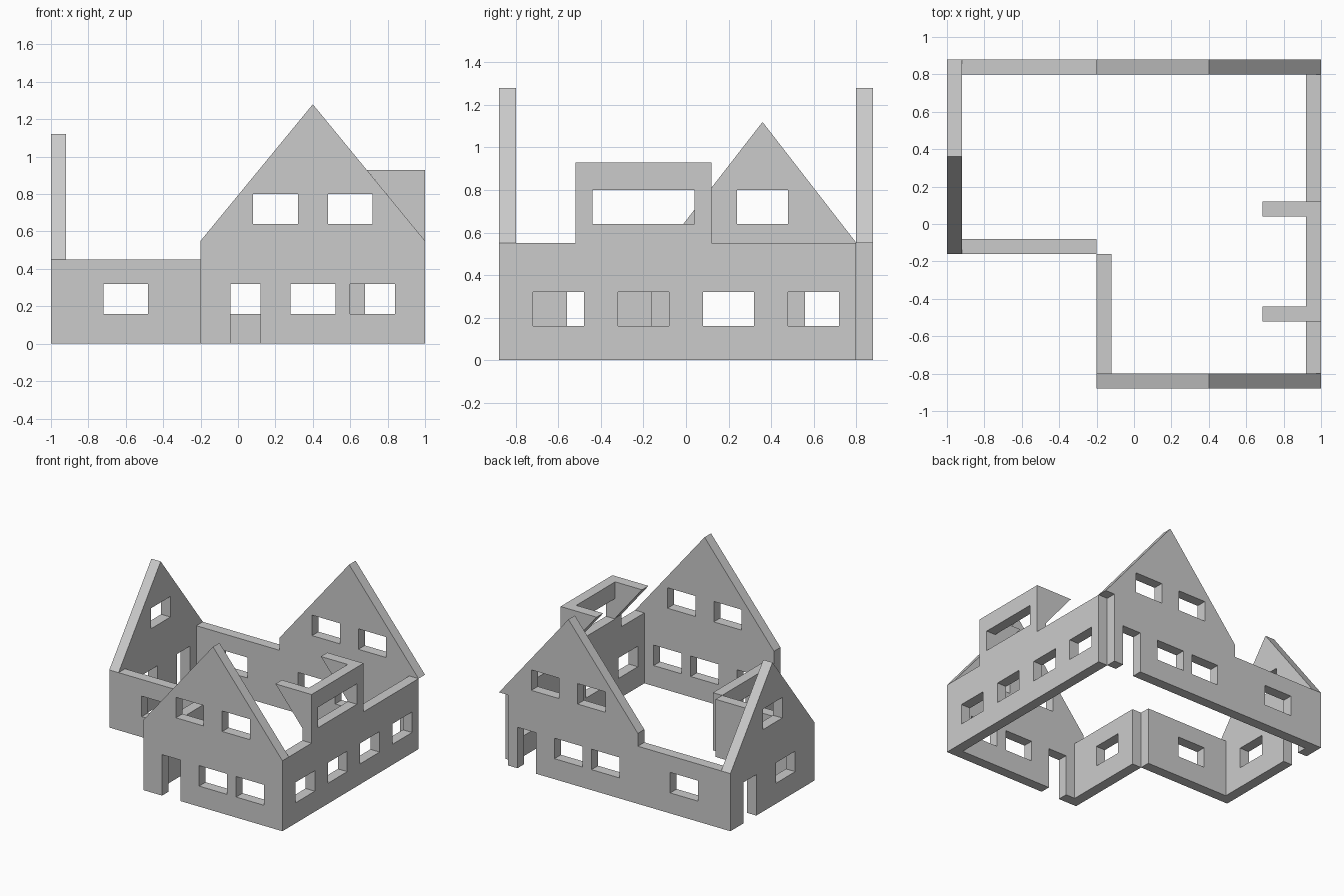
import bpy, bmesh
from mathutils import Vector

if "Cube" in bpy.data.objects:
    bpy.data.objects.remove(bpy.data.objects["Cube"])

T = 0.08                       # wall thickness
LOW, EAVE, DORMER = 0.45, 0.55, 0.93
SILL, HEAD = 0.16, 0.32        # ground floor openings
SILL2, HEAD2 = 0.64, 0.80      # upper floor openings


def wall(name, axis, start, u0, u1, top, door=None, low=(), high=(), base=0.0, t=T):
    """Extruded wall profile running along 'axis'; top points go from the u1 end to the u0 end."""
    outline = [(u0, base)]
    if door:
        a, b = door
        outline += [(a, 0), (a, HEAD), (b, HEAD), (b, 0)]
    outline += [(u1, base)] + top
    loops = [outline]
    for spans, z0, z1 in ((low, SILL, HEAD), (high, SILL2, HEAD2)):
        loops += [[(a, z0), (b, z0), (b, z1), (a, z1)] for a, b in spans]

    place = (lambda u, z: (u, start, z)) if axis == 'x' else (lambda u, z: (start, u, z))
    normal = Vector((0, 1, 0)) if axis == 'x' else Vector((1, 0, 0))
    bm = bmesh.new()
    edges = []
    for loop in loops:
        vs = [bm.verts.new(place(u, z)) for u, z in loop]
        edges += [bm.edges.new((vs[i - 1], vs[i])) for i in range(len(vs))]
    bmesh.ops.triangle_fill(bm, use_beauty=True, use_dissolve=False, edges=edges, normal=normal)
    ext = bmesh.ops.extrude_face_region(bm, geom=bm.faces[:], use_keep_orig=True)
    moved = [g for g in ext['geom'] if isinstance(g, bmesh.types.BMVert)]
    bmesh.ops.translate(bm, verts=moved, vec=normal * t)
    bmesh.ops.recalc_face_normals(bm, faces=bm.faces[:])
    mesh = bpy.data.meshes.new(name)
    bm.to_mesh(mesh)
    bm.free()
    ob = bpy.data.objects.new(name, mesh)
    bpy.context.collection.objects.link(ob)
    return ob


upper_pair = [(0.08, 0.32), (0.48, 0.72)]

# front gable wall with door
wall("front_gable_wall", 'x', -0.88, -0.2, 1.0,
     [(1.0, EAVE), (0.4, 1.28), (-0.2, EAVE)],
     door=(-0.04, 0.12), low=[(0.28, 0.52), (0.60, 0.84)], high=upper_pair)

# back wall: gable overhanging at the right end, low section at the left
wall("back_gable_wall", 'x', 0.80, -0.92, 0.92,
     [(0.92, EAVE), (1.0, EAVE), (0.4, 1.28), (-0.2, EAVE), (-0.2, LOW), (-0.92, LOW)],
     door=(0.68, 0.84), low=[(-0.72, -0.48), (-0.04, 0.20), (0.28, 0.52)], high=upper_pair)

# left gable wall with door
wall("left_gable_wall", 'y', -1.0, -0.16, 0.88,
     [(0.88, LOW), (0.36, 1.12), (-0.16, LOW)],
     door=(0.56, 0.72), low=[(0.08, 0.32)], high=[(0.24, 0.48)])

# right wall rising into the dormer front
wall("right_wall", 'y', 0.92, -0.80, 0.80,
     [(0.80, EAVE), (0.12, EAVE), (0.12, DORMER), (-0.52, DORMER), (-0.52, EAVE), (-0.80, EAVE)],
     low=[(-0.72, -0.48), (-0.32, -0.08), (0.08, 0.32), (0.48, 0.72)], high=[(-0.44, 0.04)])

# low walls in the inner corner of the L plan
wall("front_left_wall", 'x', -0.16, -0.92, -0.2,
     [(-0.2, LOW), (-0.92, LOW)], low=[(-0.72, -0.48)])
wall("inner_side_wall", 'y', -0.2, -0.80, -0.16,
     [(-0.16, LOW), (-0.80, LOW)], low=[(-0.56, -0.32)])

# triangular dormer cheeks following the roof slope
for side, y in (("front", -0.52), ("back", 0.04)):
    bm = bmesh.new()
    tri = [bm.verts.new((x, y, z)) for x, z in ((0.688, DORMER), (0.92, DORMER), (0.92, 0.647))]
    face = bm.faces.new(tri)
    ext = bmesh.ops.extrude_face_region(bm, geom=[face], use_keep_orig=True)
    bmesh.ops.translate(bm, verts=[g for g in ext['geom'] if isinstance(g, bmesh.types.BMVert)],
                        vec=(0, T, 0))
    bmesh.ops.recalc_face_normals(bm, faces=bm.faces[:])
    mesh = bpy.data.meshes.new("dormer_cheek_" + side)
    bm.to_mesh(mesh)
    bm.free()
    bpy.context.collection.objects.link(bpy.data.objects.new(mesh.name, mesh))
